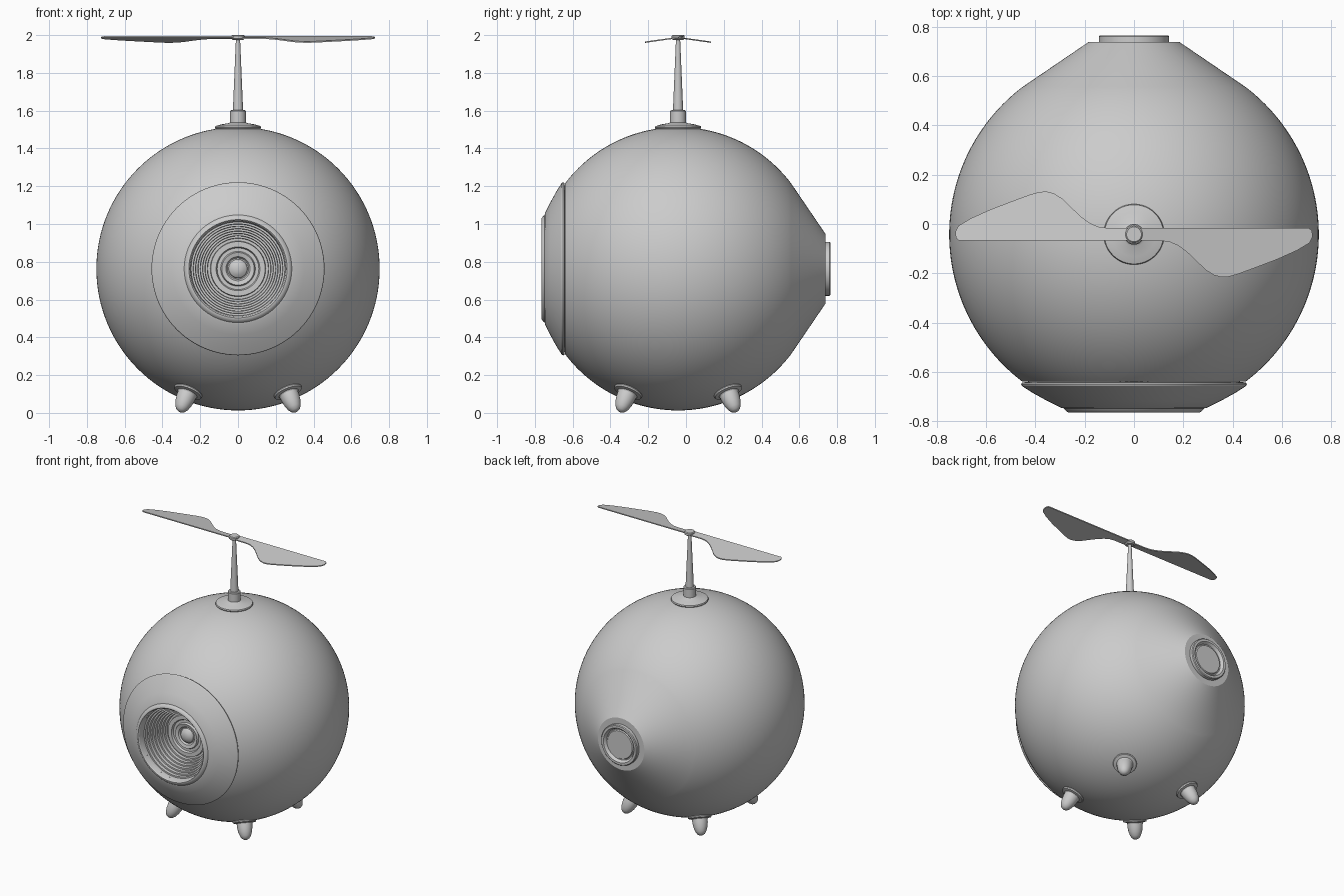
import bpy, bmesh
from math import sin, cos, pi, sqrt, asin
from mathutils import Vector, Matrix

if "Cube" in bpy.data.objects:
    bpy.data.objects.remove(bpy.data.objects["Cube"])

CY, CZ, R = -0.042, 0.763, 0.75      # centre and radius of the main sphere


def finish(bm, name, angle=0.5):
    me = bpy.data.meshes.new(name)
    bm.to_mesh(me)
    bm.free()
    ob = bpy.data.objects.new(name, me)
    bpy.context.collection.objects.link(ob)
    bpy.ops.object.select_all(action='DESELECT')
    ob.select_set(True)
    bpy.context.view_layer.objects.active = ob
    bpy.ops.object.shade_smooth_by_angle(angle=angle)
    return ob


def lathe(name, profile, origin, axis, seg=64):
    """Revolve (radius, height) points, listed base to tip, around axis."""
    m = Matrix.Translation(origin) @ Vector(axis).to_track_quat('Z', 'Y').to_matrix().to_4x4()
    bm = bmesh.new()
    rings = []
    for r, h in profile:
        n = 1 if r == 0 else seg
        rings.append([bm.verts.new(m @ Vector((r * cos(2 * pi * i / seg), r * sin(2 * pi * i / seg), h)))
                      for i in range(n)])
    for a, b in zip(rings, rings[1:]):
        for i in range(seg):
            j = (i + 1) % seg
            if len(a) == 1:
                bm.faces.new((a[0], b[j], b[i]))
            elif len(b) == 1:
                bm.faces.new((a[i], a[j], b[0]))
            else:
                bm.faces.new((a[i], a[j], b[j], b[i]))
    return finish(bm, name)


front = (0, -1, 0)

# Spherical shell with a conical rear boss (height runs towards the front)
t0, t1 = asin((-0.64 - CY) / R), asin((0.64 + CY) / R)
shell = [(0, -0.738), (0.185, -0.738)]
for i in range(65):
    t = t0 + (t1 - t0) * i / 64
    shell.append((R * cos(t), R * sin(t) - CY))
shell.append((0.435, 0.638))
lathe("body_shell", shell, (0, 0, CZ), front, 128)

# Rear port
lathe("rear_port", [(0, -0.752), (0.098, -0.752), (0.103, -0.745), (0.11, -0.745), (0.118, -0.762),
                    (0.122, -0.765), (0.138, -0.765), (0.143, -0.76), (0.143, -0.73)],
      (0, 0, CZ), front)

# Front bezel
lathe("front_bezel", [(0.43, 0.640), (0.455, 0.644), (0.458, 0.650), (0.454, 0.658), (0.41, 0.686),
                      (0.35, 0.719), (0.295, 0.746), (0.285, 0.748), (0.278, 0.757), (0.268, 0.764),
                      (0.260, 0.765), (0.255, 0.760), (0.250, 0.735)],
      (0, 0, CZ), front, 96)

# Stepped recess and lens
steps = []
for i in range(8):
    r, h = 0.25 - 0.0125 * i, 0.735 - 0.02 * i
    steps += [(r, h), (r - 0.002, h - 0.02), (r - 0.0125, h - 0.02)]
steps += [(0.147, 0.575), (0.144, 0.592), (0.116, 0.592), (0.110, 0.578), (0.092, 0.578),
          (0.086, 0.592), (0.064, 0.586), (0.056, 0.574), (0.050, 0.576), (0.045, 0.588),
          (0.032, 0.597), (0.016, 0.602), (0, 0.603)]
lathe("lens_recess", steps, (0, 0, CZ), front, 72)

# Mast and hub
lathe("mast", [(0.10, 1.49), (0.118, 1.503), (0.123, 1.510), (0.120, 1.518), (0.09, 1.527), (0.05, 1.534),
               (0.042, 1.538), (0.042, 1.597), (0.038, 1.602), (0.027, 1.603), (0.011, 1.98)],
      (0, CY, 0), (0, 0, 1), 48)
lathe("rotor_hub", [(0, 1.974), (0.026, 1.974), (0.035, 1.981), (0.035, 1.995), (0.030, 2.0), (0, 2.0)],
      (0, CY, 0), (0, 0, 1), 32)

# Two pitched rotor blades, outline relative to the mast axis
outline = [(0.0, 0.025), (0.71, 0.025), (0.723, 0.015), (0.724, -0.012), (0.712, -0.035), (0.66, -0.066),
           (0.58, -0.102), (0.48, -0.14), (0.42, -0.162), (0.385, -0.172), (0.355, -0.174),
           (0.325, -0.166), (0.29, -0.144), (0.25, -0.105), (0.215, -0.072), (0.18, -0.046),
           (0.145, -0.031), (0.11, -0.026), (0.0, -0.025)]
for name, s in (("rotor_blade_right", 1), ("rotor_blade_left", -1)):
    bm = bmesh.new()
    top, low = [[bm.verts.new((s * x, CY + s * y, z - 0.14 * (0.025 - y))) for x, y in outline]
                for z in (1.994, 1.987)]
    bm.faces.new(top)
    bm.faces.new(low)
    for i in range(len(top)):
        j = (i + 1) % len(top)
        bm.faces.new((top[i], top[j], low[j], low[i]))
    bmesh.ops.recalc_face_normals(bm, faces=bm.faces)
    finish(bm, name)

# Four feet standing out along the sphere normal
foot = [(0.074, -0.012), (0.078, 0.0), (0.075, 0.008), (0.055, 0.012), (0.051, 0.018), (0.050, 0.04),
        (0.045, 0.07), (0.036, 0.096), (0.025, 0.113), (0.012, 0.121), (0, 0.123)]
d = 0.264
for fx, side in ((-1, "left"), (1, "right")):
    for fy, end in ((-1, "front"), (1, "back")):
        n = Vector((fx * d, fy * d, -sqrt(R * R - 2 * d * d)))
        lathe(f"foot_{end}_{side}", foot, Vector((0, CY, CZ)) + n, n, 32)
